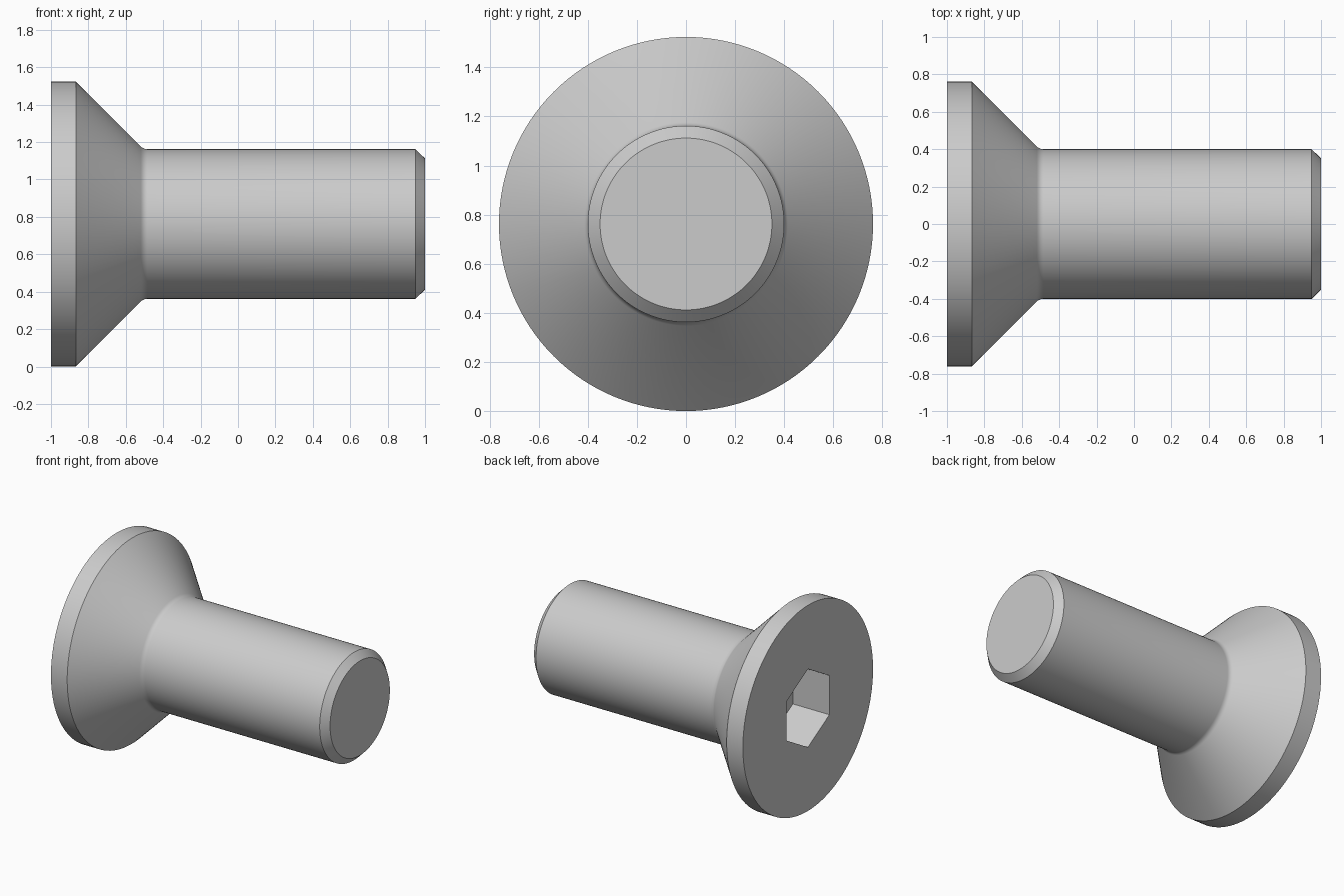
import bpy, bmesh
from math import pi, sin, cos, tan, radians
from mathutils import Matrix, Vector

if "Cube" in bpy.data.objects:
    bpy.data.objects.remove(bpy.data.objects["Cube"])

HEAD_R, SHANK_R, TIP_R = 0.762, 0.4, 0.35
RIM_X, NECK_X = -0.867, -0.505
SEGMENTS = 128


def make_object(name, bm):
    bmesh.ops.recalc_face_normals(bm, faces=bm.faces)
    mesh = bpy.data.meshes.new(name)
    bm.to_mesh(mesh)
    bm.free()
    obj = bpy.data.objects.new(name, mesh)
    bpy.context.collection.objects.link(obj)
    return obj


# Small fillet where the countersunk cone meets the shank
fillet = 0.05
end_x = NECK_X + fillet * tan(pi / 8)
neck = [(end_x - fillet * sin(a), SHANK_R + fillet * (1 - cos(a)))
        for a in (radians(45 - 9 * i) for i in range(6))]

# Screw body: half profile (x, radius) revolved about the x axis
profile = [(-1, 0), (-1, HEAD_R), (RIM_X, HEAD_R), *neck,
           (0.95, SHANK_R), (1, TIP_R), (1, 0)]
bm = bmesh.new()
verts = [bm.verts.new((x, 0, r)) for x, r in profile]
edges = [bm.edges.new(pair) for pair in zip(verts, verts[1:])]
bmesh.ops.spin(bm, geom=verts + edges, cent=(0, 0, 0), axis=(1, 0, 0),
               angle=2 * pi, steps=SEGMENTS, use_duplicate=False)
bmesh.ops.remove_doubles(bm, verts=bm.verts, dist=1e-5)
bmesh.ops.translate(bm, verts=bm.verts, vec=(0, 0, HEAD_R))
screw = make_object("countersunk_screw", bm)

# Hex socket cutter: points up and down, flats facing +y and -y
bm = bmesh.new()
depth, overlap = 0.3, 0.2
length = depth + overlap
bmesh.ops.create_cone(bm, cap_ends=True, segments=6, radius1=0.29, radius2=0.29, depth=length)
top = max(bm.verts, key=lambda v: v.co.y).co
turn = pi / 2 - Vector((top.x, top.y)).angle_signed(Vector((1, 0)))
place = (Matrix.Translation((-1 - overlap + length / 2, 0, HEAD_R))
         @ Matrix.Rotation(pi / 2, 4, 'Y') @ Matrix.Rotation(turn + pi / 2, 4, 'Z'))
bmesh.ops.transform(bm, matrix=place, verts=bm.verts)
cutter = make_object("hex_socket_cutter", bm)
cutter.hide_render = True

# Cut the socket into the head
cut = screw.modifiers.new("hex_socket", 'BOOLEAN')
cut.operation = 'DIFFERENCE'
cut.solver = 'EXACT'
cut.object = cutter
bpy.context.view_layer.objects.active = screw
screw.select_set(True)
bpy.ops.object.modifier_apply(modifier=cut.name)
bpy.data.objects.remove(cutter)

# Smooth round surfaces, sharp rim, chamfer and socket edges
bpy.ops.object.shade_smooth_by_angle(angle=radians(25))
